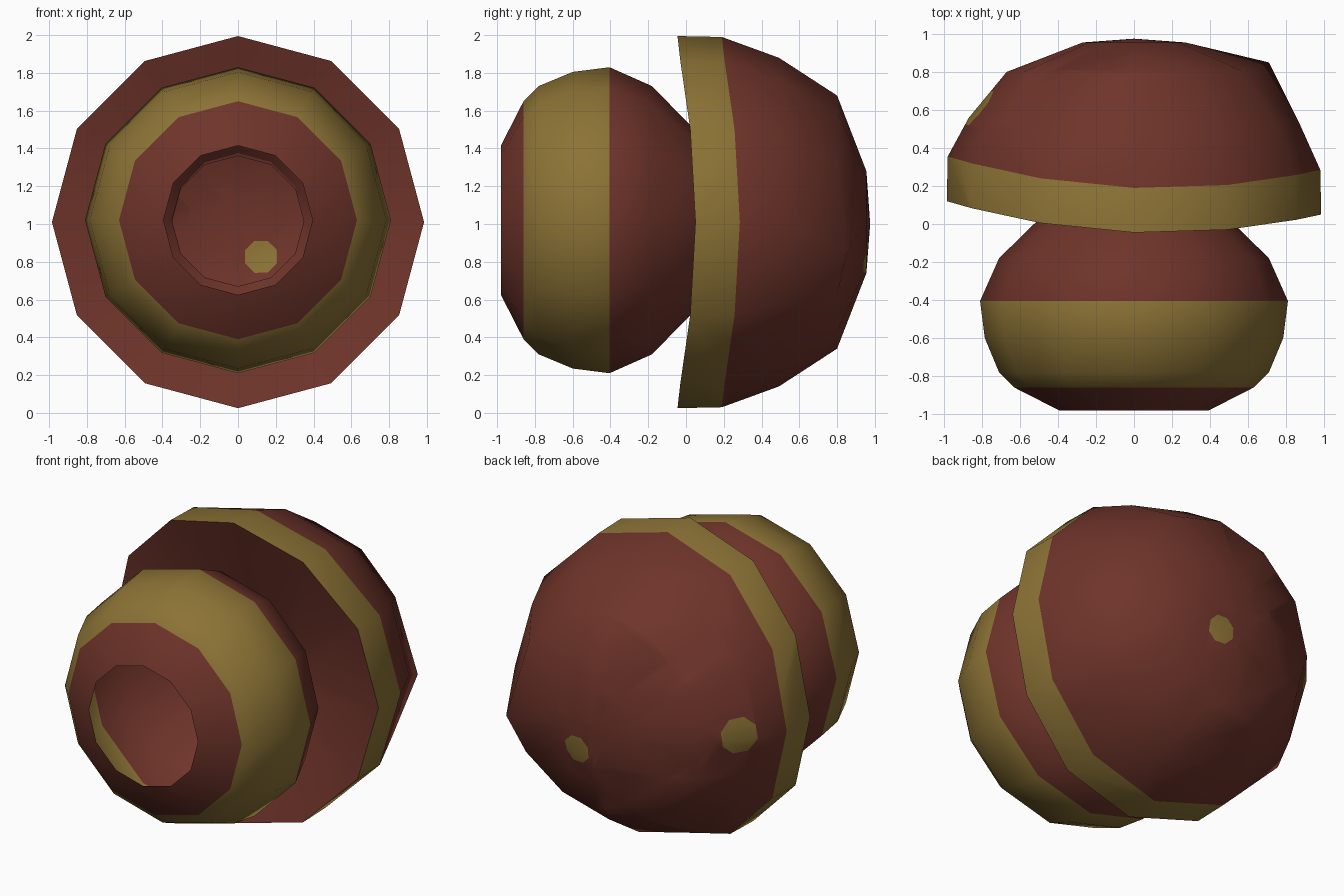
import bpy, bmesh, math
from mathutils import Vector

if "Cube" in bpy.data.objects:
    bpy.data.objects.remove(bpy.data.objects["Cube"])

SIDES = 12


def material(name, rgb):
    m = bpy.data.materials.new(name)
    m.diffuse_color = (*rgb, 1)
    m.use_nodes = True
    m.node_tree.nodes["Principled BSDF"].inputs["Base Color"].default_value = m.diffuse_color
    return m


RED = material("dark red", (0.156, 0.034, 0.023))
YELLOW = material("mustard yellow", (0.262, 0.170, 0.036))


def lathe(rings, z0, shift=lambda t: 0.0, tip=None):
    """Open shell turned about the y axis. rings: (y, radius, share of shift, is_yellow_to_next)"""
    bm = bmesh.new()
    loops = []
    for y, r, k, _ in rings:
        loop = []
        for i in range(SIDES):
            t = 2 * math.pi * i / SIDES
            loop.append(bm.verts.new((r * math.cos(t), y + k * shift(t), z0 + r * math.sin(t))))
        loops.append(loop)
    for (a, b), ring in zip(zip(loops, loops[1:]), rings):
        for i in range(SIDES):
            j = (i + 1) % SIDES
            f = bm.faces.new((a[i], a[j], b[j], b[i]))
            f.material_index = int(ring[3])
    if tip is not None:
        c = bm.verts.new(tip)
        for i in range(SIDES):
            bm.faces.new((loops[-1][i], loops[-1][(i + 1) % SIDES], c))
    bmesh.ops.recalc_face_normals(bm, faces=bm.faces)
    return bm, loops


def paint_spot(bm, centre, axis, radius):
    """Cut an eight-sided spot into the surface and colour it."""
    centre, axis = Vector(centre), Vector(axis).normalized()
    u = axis.orthogonal().normalized()
    v = axis.cross(u)
    work = [f for f in bm.faces if f.normal.dot(axis) > 0.3]
    for i in range(8):
        t = math.pi / 4 * i
        n = u * math.cos(t) + v * math.sin(t)
        p = centre + n * radius
        geom = list({e for f in work for e in f.edges}) + list({w for f in work for w in f.verts}) + work
        out = bmesh.ops.bisect_plane(bm, geom=geom, plane_co=p, plane_no=n, dist=1e-5)
        faces = {g for g in out["geom"] if isinstance(g, bmesh.types.BMFace)}
        work = [f for f in faces if (f.calc_center_median() - p).dot(n) < 0]
    for f in work:
        f.material_index = 1


def finish(bm, name, angle):
    me = bpy.data.meshes.new(name)
    bm.to_mesh(me)
    bm.free()
    ob = bpy.data.objects.new(name, me)
    bpy.context.collection.objects.link(ob)
    me.materials.append(RED)
    me.materials.append(YELLOW)
    bpy.ops.object.select_all(action='DESELECT')
    ob.select_set(True)
    bpy.context.view_layer.objects.active = ob
    bpy.ops.object.shade_smooth_by_angle(angle=math.radians(angle))
    return ob


# Stem: hollow bulb, open at the front, narrowing to the neck
bm, _ = lathe([
    (-0.98, 0.395, 0, False), (-0.86, 0.63, 0, True), (-0.78, 0.71, 0, True),
    (-0.60, 0.785, 0, True), (-0.405, 0.81, 0, False), (-0.18, 0.71, 0, False),
    (0.05, 0.475, 0, False), (0.18, 0.35, 0, False)], 1.02)
finish(bm, "stem", 50)


# Cap: hollow dome whose rim bends back at the sides
def rim_bend(t):
    return 0.085 * math.cos(t) ** 2 - 0.045 * math.sin(t) ** 2 - 0.035 * math.cos(t)


bm, loops = lathe([
    (0.18, 0.35, 0, False), (0.0, 0.985, 1, True), (0.235, 0.98, 1, False),
    (0.51, 0.87, 0.4, False), (0.80, 0.67, 0, False), (0.955, 0.27, 0, False)],
    1.01, rim_bend, tip=(0, 0.975, 1.0))

# Lump on the right side of the dome
loops[4][0].co = (0.71, 0.85, 0.85)
loops[4][11].co = (0.60, 0.80, 0.62)
bm.normal_update()

# Round spots on the dome
paint_spot(bm, (0.12, 0.93, 0.83), (0.1, 1, -0.15), 0.085)
paint_spot(bm, (-0.80, 0.60, 1.03), (-0.8, 0.55, 0), 0.11)
finish(bm, "cap", 60)
